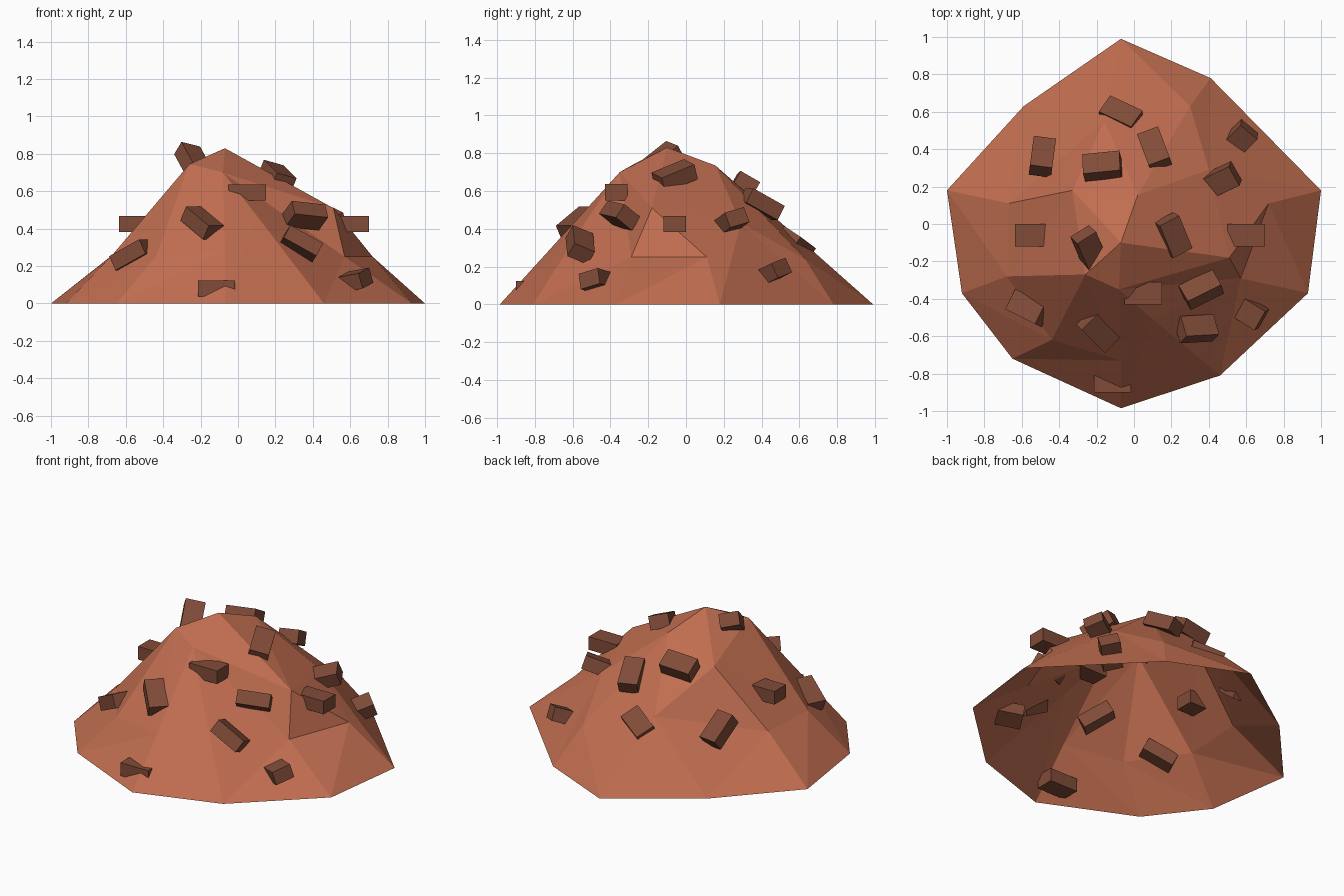
import bpy, bmesh
from math import radians
from mathutils import Vector, Matrix


def material(name, color):
    m = bpy.data.materials.new(name)
    m.diffuse_color = (*color, 1)
    return m


def make_object(name, bm, mat):
    bmesh.ops.recalc_face_normals(bm, faces=bm.faces)
    me = bpy.data.meshes.new(name)
    bm.to_mesh(me)
    bm.free()
    me.materials.append(mat)
    ob = bpy.data.objects.new(name, me)
    bpy.context.collection.objects.link(ob)
    return ob


clay = material("clay", (0.53, 0.155, 0.08))
dark_clay = material("dark_clay", (0.22, 0.072, 0.04))

# Mound: half of a distorted icosphere, rings run counter-clockwise from +x
apex = (-0.07, -0.10, 0.83)
top_ring = [(0.51, -0.18, 0.51), (0.02, 0.155, 0.735), (-0.33, 0.18, 0.62),
            (-0.26, -0.27, 0.745), (-0.08, -0.35, 0.70)]
mid_ring = [(0.72, 0.11, 0.25), (0.40, 0.29, 0.43), (0.30, 0.63, 0.24),
            (-0.16, 0.55, 0.39), (-0.67, 0.11, 0.26), (-0.68, -0.28, 0.25),
            (-0.44, -0.62, 0.25), (-0.07, -0.73, 0.28), (0.10, -0.51, 0.47),
            (0.57, -0.29, 0.25)]
rim = [(1.0, 0.18), (0.41, 0.78), (-0.07, 0.99), (-0.59, 0.63), (-1.0, 0.18),
       (-0.92, -0.37), (-0.65, -0.72), (-0.07, -0.985), (0.46, -0.81), (0.93, -0.37)]

bm = bmesh.new()
A = bm.verts.new(apex)
T = [bm.verts.new(p) for p in top_ring]
M = [bm.verts.new(p) for p in mid_ring]
R = [bm.verts.new((x, y, 0)) for x, y in rim]
for j in range(5):
    t0, t1 = T[j], T[(j + 1) % 5]
    m0, m1, m2 = (M[(2 * j + k) % 10] for k in range(3))
    for tri in ((A, t0, t1), (t0, m0, m1), (t0, m1, t1), (t1, m1, m2)):
        bm.faces.new(tri)
for i in range(10):
    bm.faces.new((M[i], R[i], M[(i + 1) % 10]))
    bm.faces.new((M[i], R[i - 1], R[i]))
make_object("mound", bm, clay)


# Chunks: equal blocks half sunk in the mound, given by centre, long axis and roll
def chunk(i, center, axis, roll):
    x = Vector(axis).normalized()
    y = Vector((0, 0, 1)).cross(x).normalized()
    rot = Matrix((x, y, x.cross(y))).transposed() @ Matrix.Rotation(radians(roll), 3, 'X')
    bm = bmesh.new()
    bmesh.ops.create_cube(bm, size=1, matrix=Matrix.Translation(center) @ rot.to_4x4()
                          @ Matrix.Diagonal((0.2, 0.12, 0.085, 1)))
    make_object(f"chunk_{i:02d}", bm, dark_clay)


chunks = [
    ((-0.115, -0.84, 0.08), (1, 0, 0), 0),
    ((0.60, -0.46, 0.12), (0.8, -0.5, 0.15), 15),
    ((0.335, -0.56, 0.315), (0.9, 0.05, -0.5), -25),
    ((0.36, -0.35, 0.47), (0.9, 0.45, -0.1), -35),
    ((0.05, -0.37, 0.593), (1, 0, 0), 0),
    ((-0.19, -0.57, 0.43), (0.6, -0.6, -0.5), 0),
    ((-0.565, -0.45, 0.26), (0.8, -0.4, 0.45), 0),
    ((-0.535, -0.06, 0.425), (1, 0, 0), 0),
    ((-0.24, -0.13, 0.76), (-0.3, 0.7, 0.55), 15),
    ((0.21, -0.06, 0.68), (-0.35, 0.85, 0.35), 15),
    ((0.60, -0.06, 0.425), (1, 0, 0), 0),
    ((0.455, 0.23, 0.43), (0.85, 0.4, 0.3), 15),
    ((0.55, 0.44, 0.16), (0.6, 0.6, 0.3), 15),
    ((0.11, 0.40, 0.53), (0.3, -0.8, 0.45), 0),
    ((-0.17, 0.31, 0.63), (1, 0.1, 0.1), -30),
    ((-0.07, 0.58, 0.32), (0.85, -0.4, 0.3), -30),
    ((-0.49, 0.36, 0.32), (0.1, 0.75, -0.6), 0),
]
for i, (c, a, r) in enumerate(chunks, 1):
    chunk(i, c, a, r)
